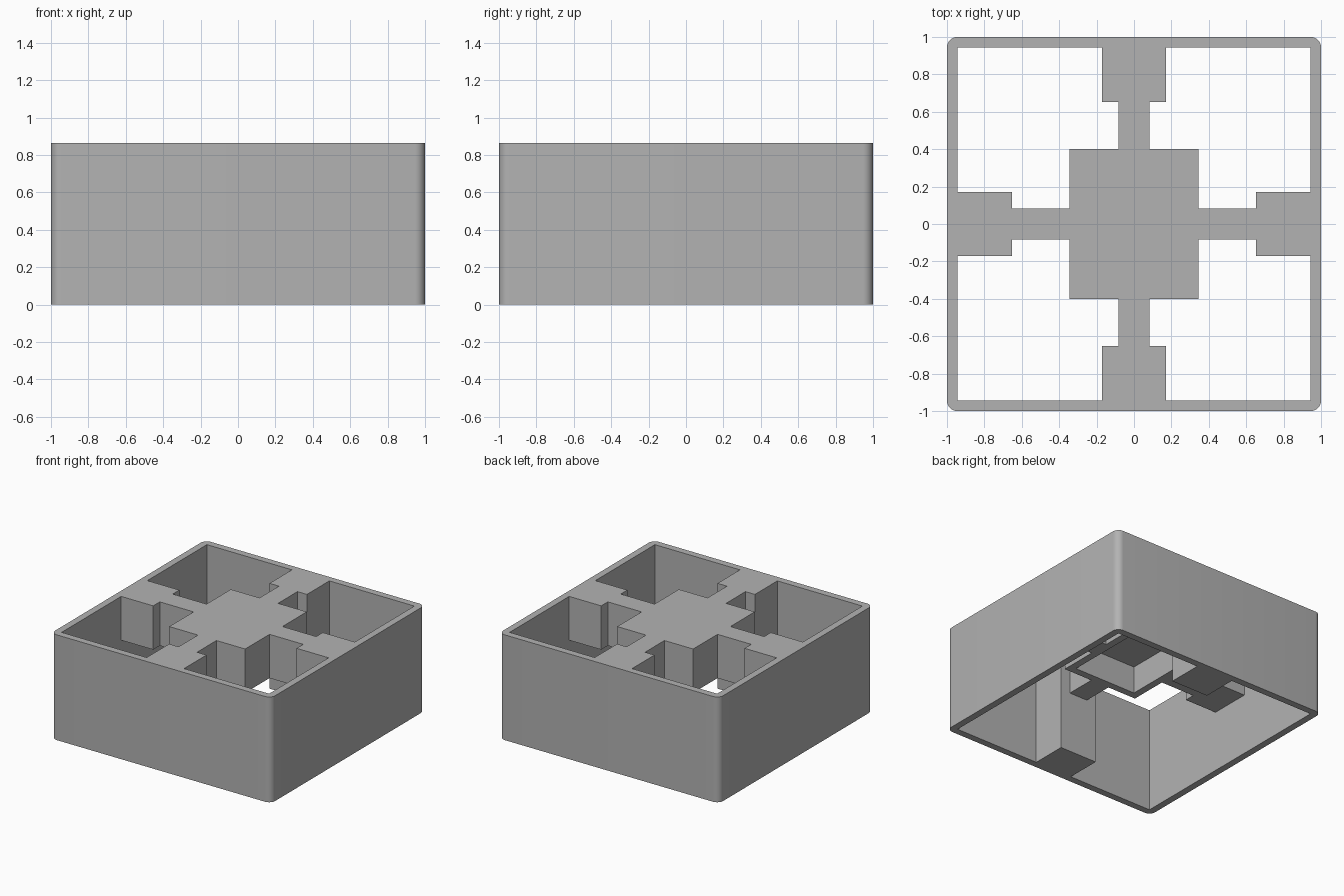
import bpy, bmesh, math
from mathutils import Matrix

old = bpy.data.objects.get("Cube")
if old:
    bpy.data.objects.remove(old, do_unlink=True)

HEIGHT = 0.865    # full height of the frame
INNER = 0.943     # half width of the opening
DECK = 0.505      # underside of the raised parts
CEILING = 0.73    # top of the recess under the hub

grey = bpy.data.materials.new("plain_grey")
grey.use_nodes = True
grey.diffuse_color = (0.45, 0.45, 0.45, 1)
grey.node_tree.nodes["Principled BSDF"].inputs["Base Color"].default_value = (0.45, 0.45, 0.45, 1)


def box(name, xs, ys, zs, radius=0):
    """Box between pairs of limits, with optional rounded vertical edges."""
    bm = bmesh.new()
    bmesh.ops.create_cube(bm, size=1)
    spans = (xs, ys, zs)
    for v in bm.verts:
        v.co = [(a + b) / 2 + c * (b - a) for c, (a, b) in zip(v.co, spans)]
    if radius:
        upright = [e for e in bm.edges if abs(e.verts[0].co.z - e.verts[1].co.z) > 0.1]
        bmesh.ops.bevel(bm, geom=upright, offset=radius, segments=8,
                        profile=0.5, affect='EDGES')
    mesh = bpy.data.meshes.new(name)
    bm.to_mesh(mesh)
    bm.free()
    mesh.materials.append(grey)
    obj = bpy.data.objects.new(name, mesh)
    bpy.context.collection.objects.link(obj)
    return obj


def combine(target, tool, operation):
    """Apply a boolean and discard the tool."""
    mod = target.modifiers.new(tool.name, 'BOOLEAN')
    mod.object, mod.operation, mod.solver = tool, operation, 'EXACT'
    bpy.context.view_layer.objects.active = target
    bpy.ops.object.modifier_apply(modifier=mod.name)
    bpy.data.objects.remove(tool, do_unlink=True)


# Outer rounded wall
frame = box("divider_frame", (-1, 1), (-1, 1), (0, HEIGHT), radius=0.055)
combine(frame, box("opening", (-INNER, INNER), (-INNER, INNER), (-1, 2)), 'DIFFERENCE')

# Wall blocks and thin arms: front and back blocks reach the floor, side ones are raised
for quarter in range(4):
    side = quarter % 2 == 0
    block = box("wall_block", (0.652, 0.97), (-0.17, 0.17), (DECK if side else 0, HEIGHT))
    arm = box("arm", (0.3, 0.7), (-0.084, 0.084), (DECK, HEIGHT))
    for part in (block, arm):
        part.data.transform(Matrix.Rotation(quarter * math.pi / 2, 4, 'Z'))
        combine(frame, part, 'UNION')

# Central hub, hollow underneath
combine(frame, box("hub", (-0.345, 0.345), (-0.4, 0.4), (DECK, HEIGHT)), 'UNION')
combine(frame, box("hub_recess", (-0.285, 0.285), (-0.34, 0.34), (0.2, CEILING)), 'DIFFERENCE')

# Clean flat faces and smooth the rounded corners
bm = bmesh.new()
bm.from_mesh(frame.data)
bmesh.ops.remove_doubles(bm, verts=bm.verts, dist=0.0001)
bmesh.ops.dissolve_limit(bm, angle_limit=math.radians(1), verts=bm.verts, edges=bm.edges)
bmesh.ops.triangulate(bm, faces=[f for f in bm.faces if len(f.verts) > 4])
bm.to_mesh(frame.data)
bm.free()
bpy.ops.object.select_all(action='DESELECT')
frame.select_set(True)
bpy.context.view_layer.objects.active = frame
bpy.ops.object.shade_smooth_by_angle(angle=math.radians(30))
